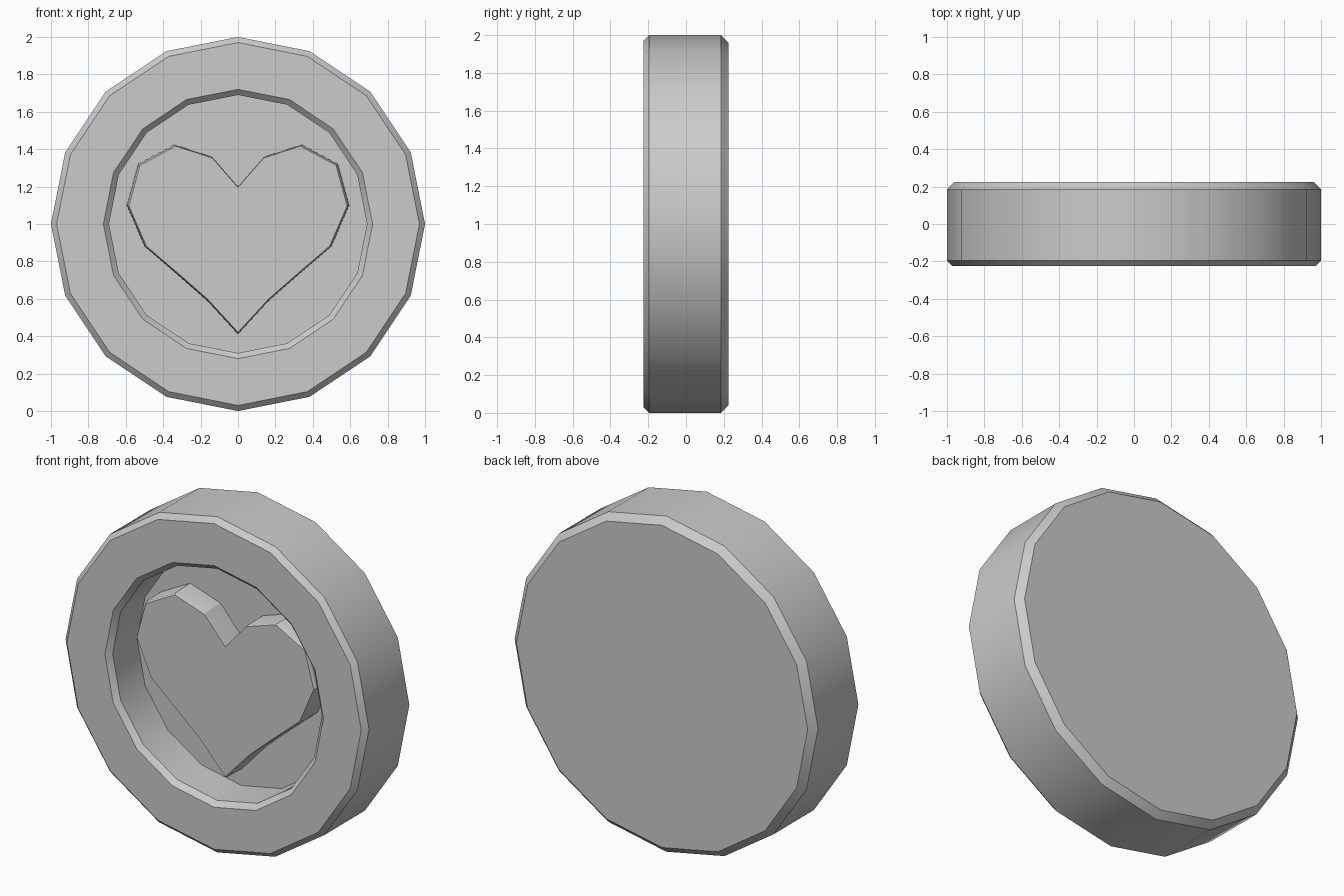
import bpy, bmesh
from math import cos, sin, pi, radians

if "Cube" in bpy.data.objects:
    bpy.data.objects.remove(bpy.data.objects["Cube"])

CENTRE_Z = 1.0


def loft(name, loops):
    """Bridge matching loops of points, capping the first and last."""
    bm = bmesh.new()
    rings = [[bm.verts.new(p) for p in loop] for loop in loops]
    n = len(rings[0])
    for a, b in zip(rings, rings[1:]):
        for i in range(n):
            j = (i + 1) % n
            bm.faces.new((a[i], a[j], b[j], b[i]))
    bm.faces.new(rings[0])
    bm.faces.new(rings[-1])
    bmesh.ops.recalc_face_normals(bm, faces=bm.faces)
    mesh = bpy.data.meshes.new(name)
    bm.to_mesh(mesh)
    bm.free()
    mesh.shade_smooth()
    mesh.set_sharp_from_angle(angle=radians(30))
    obj = bpy.data.objects.new(name, mesh)
    bpy.context.collection.objects.link(obj)
    return obj


def ring(r, y, sides=16):
    return [(r * sin(2 * pi * i / sides), y, CENTRE_Z + r * cos(2 * pi * i / sides))
            for i in range(sides)]


# Coin body: back face, chamfered rim, front border and recessed floor (radius, y)
profile = [(0.96, 0.225), (1.0, 0.185), (1.0, -0.195), (0.97, -0.225),
           (0.72, -0.225), (0.69, -0.195), (0.69, 0.035)]
loft("coin_body", [ring(r, y) for r, y in profile])

# Raised heart: right half outline mirrored, sides tapering slightly to the front
half = [(0, 1.20), (0.14, 1.36), (0.34, 1.425), (0.535, 1.32), (0.595, 1.10),
        (0.50, 0.88), (0.325, 0.73), (0.165, 0.59), (0, 0.41)]
outline = half + [(-x, z) for x, z in half[-2:0:-1]]


def heart_loop(scale, y):
    return [(x * scale, y, 0.98 + (z - 0.98) * scale) for x, z in outline]


loft("heart_emblem", [heart_loop(1.0, 0.04), heart_loop(0.995, -0.105),
                      heart_loop(0.98, -0.12)])
